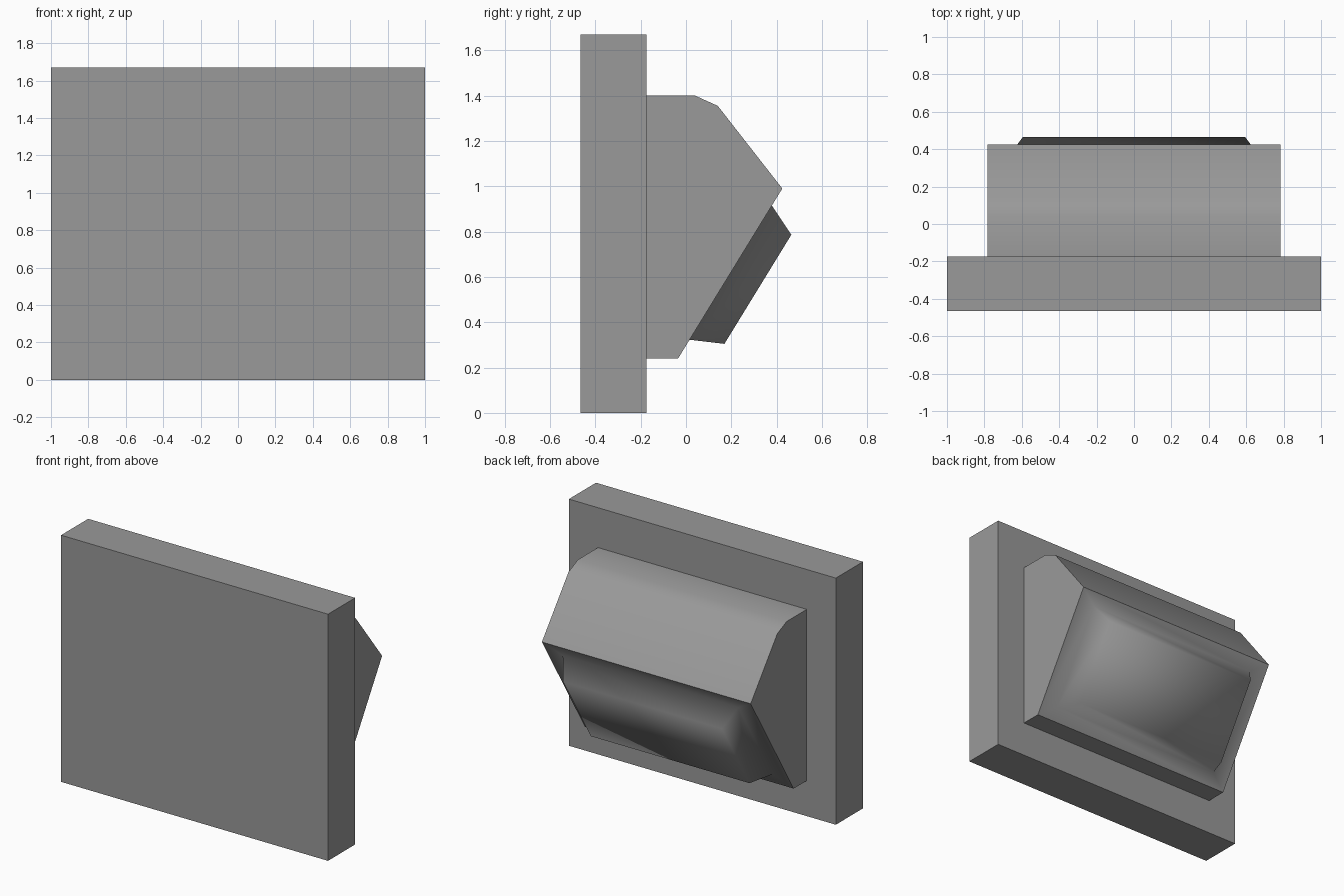
import bpy, bmesh
from mathutils import Vector

cube = bpy.data.objects.get("Cube")
if cube:
    bpy.data.objects.remove(cube, do_unlink=True)

grey = bpy.data.materials.new("plain grey")
grey.use_nodes = True
grey.diffuse_color = (0.32, 0.32, 0.32, 1)
bsdf = next(n for n in grey.node_tree.nodes if n.type == 'BSDF_PRINCIPLED')
bsdf.inputs["Base Color"].default_value = grey.diffuse_color


def finish(bm, name):
    bmesh.ops.recalc_face_normals(bm, faces=bm.faces)
    mesh = bpy.data.meshes.new(name)
    bm.to_mesh(mesh)
    bm.free()
    mesh.materials.append(grey)
    obj = bpy.data.objects.new(name, mesh)
    bpy.context.collection.objects.link(obj)
    return obj


def extrude_profile(points, half_width):
    """Prism along x from a (y, z) outline; returns the mesh and its side faces."""
    bm = bmesh.new()
    left, right = [[bm.verts.new((x, y, z)) for y, z in points]
                   for x in (-half_width, half_width)]
    caps = [bm.faces.new(left), bm.faces.new(right[::-1])]
    n = len(points)
    sides = [bm.faces.new((left[i], right[i], right[(i + 1) % n], left[(i + 1) % n]))
             for i in range(n)]
    return bm, caps, sides


def step_face(bm, face, scale_x, scale_slope, offset):
    """Replace a face with a ring and a scaled cap moved along offset."""
    centre = face.calc_center_median()
    old = list(face.verts)
    new = []
    for v in old:
        d = v.co - centre
        scaled = Vector((d.x * scale_x, d.y * scale_slope, d.z * scale_slope))
        new.append(bm.verts.new(centre + scaled + offset))
    bm.faces.remove(face)
    for i in range(4):
        j = (i + 1) % 4
        bm.faces.new((old[i], old[j], new[j], new[i]))
    return bm.faces.new(new)


# Wall panel
bm, _, _ = extrude_profile([(-0.465, 0), (-0.175, 0), (-0.175, 1.67), (-0.465, 1.67)], 1.0)
finish(bm, "wall_panel")

# Wedge housing with a raised lens on its sloping underside
outline = [(-0.175, 0.24), (-0.035, 0.24), (0.425, 0.99),
           (0.14, 1.355), (0.04, 1.40), (-0.175, 1.40)]
bm, caps, sides = extrude_profile(outline, 0.782)
slope = sides[1]
# Sharp borders: end caps, back, and the edges of the sloping underside
for face in caps + [slope, sides[0], sides[-1]]:
    for edge in face.edges:
        edge.smooth = False
for face in sides:
    face.smooth = True

outward = Vector((0, 0.852, -0.523))
lens_base = step_face(bm, slope, 0.842, 0.79, Vector((0, 0.002, 0.004)))
step_face(bm, lens_base, 0.903, 0.812, outward * 0.141)
for face in bm.faces:
    face.smooth = face not in caps
finish(bm, "housing_with_lens")
